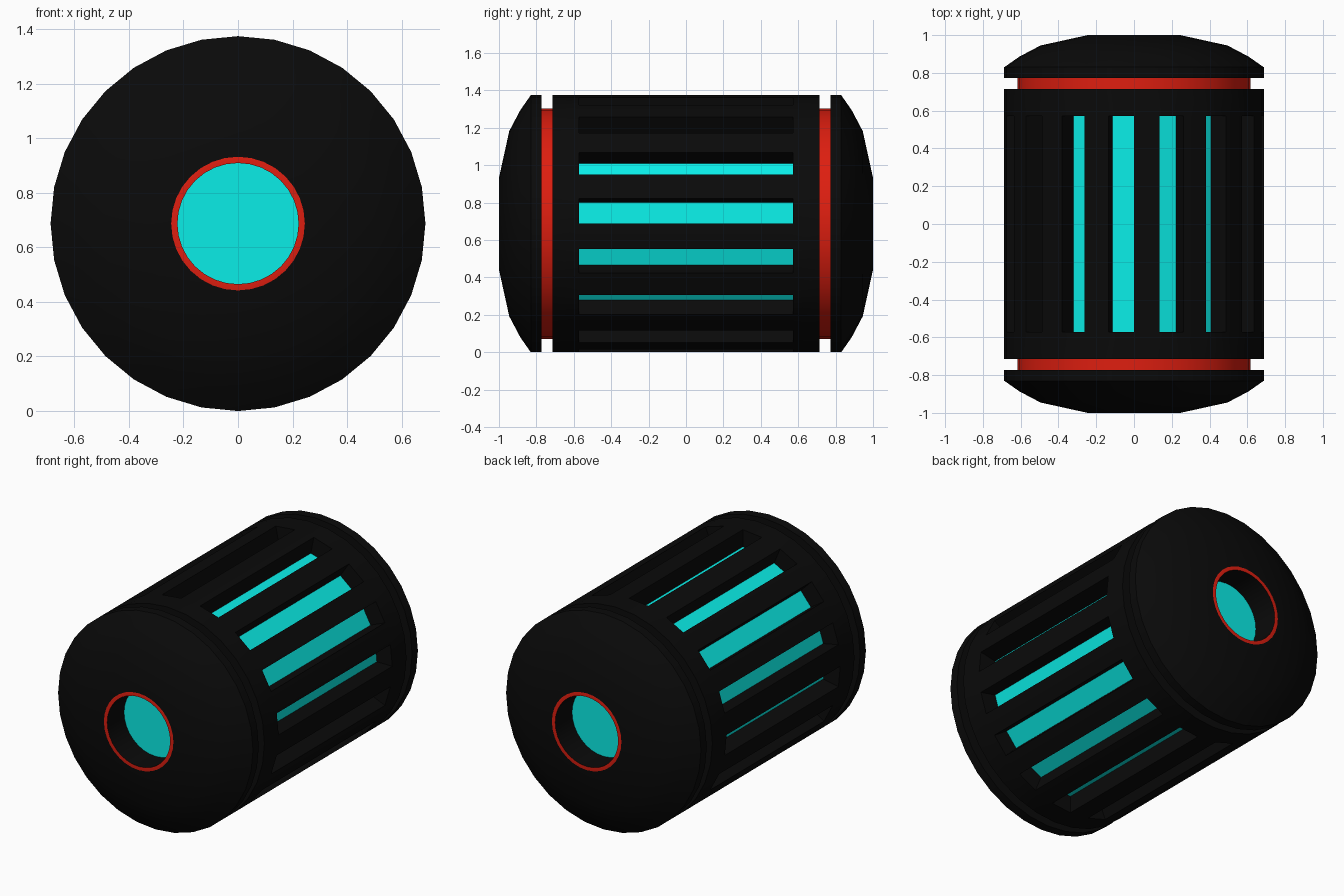
import bpy, bmesh
from math import cos, sin, pi, radians

if "Cube" in bpy.data.objects:
    bpy.data.objects.remove(bpy.data.objects["Cube"])

SIDES = 32
R = 0.687          # outer radius, also the height of the axis
SLOT_R = 0.578     # radius of the slot floors


def material(name, rgb):
    m = bpy.data.materials.new(name)
    m.diffuse_color = (*rgb, 1)
    m.use_nodes = True
    m.node_tree.nodes["Principled BSDF"].inputs["Base Color"].default_value = m.diffuse_color
    return m


black = material("black", (0.003, 0.003, 0.003))
red = material("red", (0.73, 0.013, 0.005))
cyan = material("cyan", (0.003, 0.85, 0.8))


def finish(name, bm, mats):
    me = bpy.data.meshes.new(name)
    bm.to_mesh(me)
    bm.free()
    for m in mats:
        me.materials.append(m)
    ob = bpy.data.objects.new(name, me)
    ob.location.z = R
    bpy.context.collection.objects.link(ob)
    bpy.ops.object.select_all(action='DESELECT')
    ob.select_set(True)
    bpy.context.view_layer.objects.active = ob
    bpy.ops.object.shade_smooth_by_angle(angle=radians(30))
    return ob


def lathe(profile):
    """Revolve (radius, y) points around the y axis; returns mesh and faces[segment][side]."""
    bm = bmesh.new()
    rings = [[bm.verts.new((r * cos(2 * pi * j / SIDES), y, r * sin(2 * pi * j / SIDES)))
              for j in range(SIDES)] for r, y in profile]
    faces = []
    for a, b in zip(rings, rings[1:]):
        faces.append([bm.faces.new((a[j], b[j], b[(j + 1) % SIDES], a[(j + 1) % SIDES]))
                      for j in range(SIDES)])
    return bm, faces


# Housing with sixteen recessed glowing slots
bm, faces = lathe([(0.617, -0.715), (R, -0.715), (R, -0.572),
                   (R, 0.572), (R, 0.715), (0.617, 0.715)])
for f in faces[2][::2]:
    outer = list(f.verts)
    k = SLOT_R / R
    inner = [bm.verts.new((v.co.x * k, v.co.y, v.co.z * k)) for v in outer]
    bm.faces.remove(f)
    bm.faces.new(inner).material_index = 1
    for i in range(4):
        n = (i + 1) % 4
        bm.faces.new((outer[i], outer[n], inner[n], inner[i]))
finish("housing", bm, [black, cyan])

# Profile of the front end cap, from the lens recess out to the groove
CAP = [(0.222, -0.83), (0.222, -1.0), (0.245, -1.0), (0.495, -0.945),
       (0.607, -0.886), (R, -0.83), (R, -0.772), (0.617, -0.772)]

for side, s in (("front", 1), ("back", -1)):
    def oriented(pts):
        return pts if s == 1 else [(r, -y) for r, y in reversed(pts)]

    # Domed end cap with a red rim around the opening
    bm, faces = lathe(oriented(CAP))
    for f in faces[1 if s == 1 else -2]:
        f.material_index = 1
    finish(side + "_end_cap", bm, [black, red])

    # Red band at the bottom of the groove
    bm, _ = lathe(oriented([(0.617, -0.772), (0.617, -0.715)]))
    finish(side + "_groove_band", bm, [red])

    # Glowing lens inside the opening
    bm = bmesh.new()
    bm.faces.new([bm.verts.new((0.222 * cos(s * 2 * pi * j / SIDES), -0.83 * s,
                                0.222 * sin(s * 2 * pi * j / SIDES))) for j in range(SIDES)])
    finish(side + "_lens", bm, [cyan])
